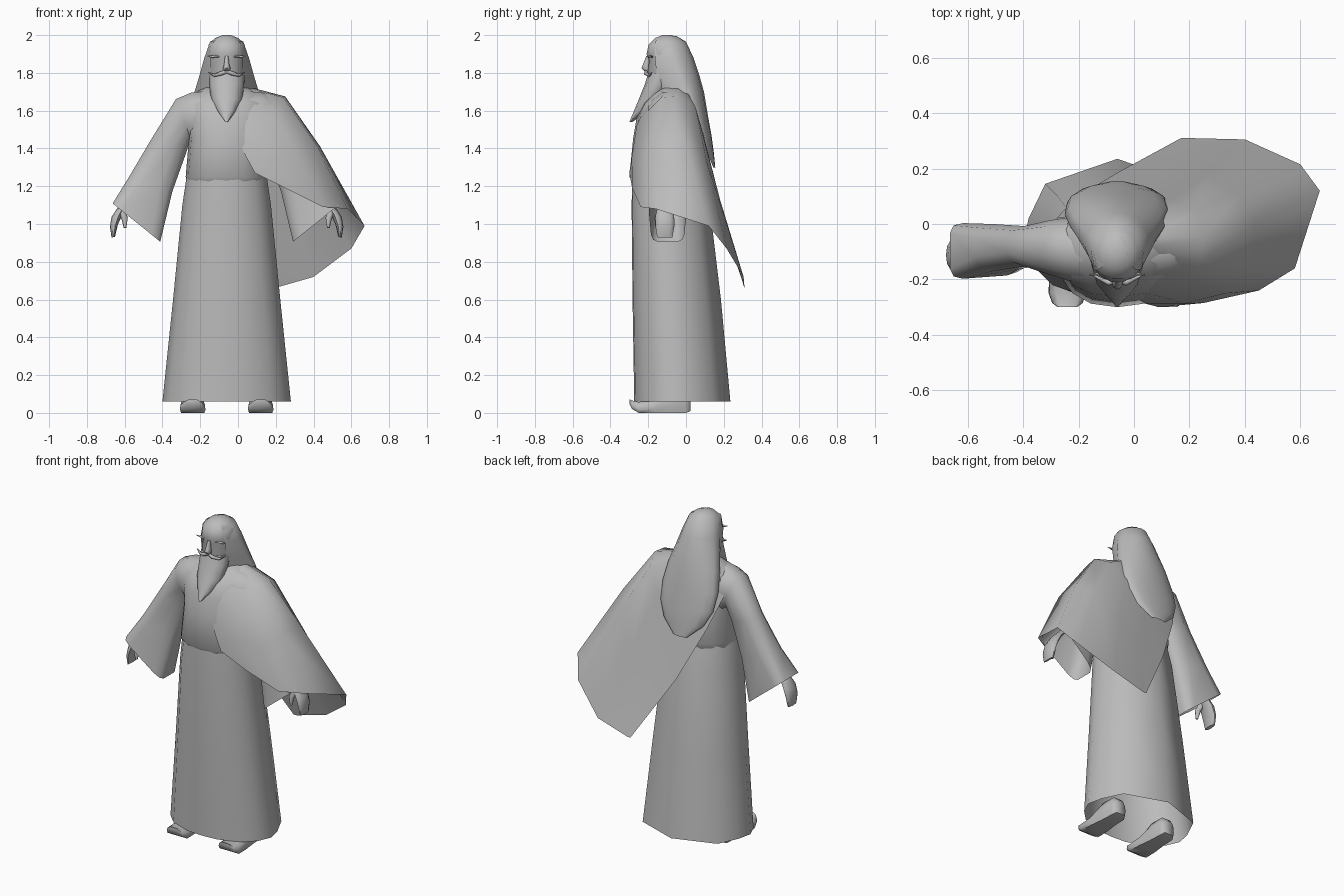
import bpy, bmesh, math
from mathutils import Vector

CX = -0.06  # the figure's centre line
grey = bpy.data.materials.new("plain_grey")
grey.diffuse_color = (0.5, 0.5, 0.5, 1)


def loft(name, rings, closed=True, cap0=False, cap1=False, mirror=False, angle=60):
    """Skin a list of equal point rows, optionally mirrored about the centre line."""
    bm = bmesh.new()
    rows = [[bm.verts.new(p) for p in r] for r in rings]
    n = len(rows[0])
    for a, b in zip(rows, rows[1:]):
        for i in range(n if closed else n - 1):
            j = (i + 1) % n
            bm.faces.new((a[i], a[j], b[j], b[i]))
    if cap0:
        bm.faces.new(rows[0][::-1])
    if cap1:
        bm.faces.new(rows[-1])
    bmesh.ops.recalc_face_normals(bm, faces=bm.faces)
    me = bpy.data.meshes.new(name)
    bm.to_mesh(me)
    bm.free()
    me.materials.append(grey)
    ob = bpy.data.objects.new(name, me)
    bpy.context.collection.objects.link(ob)
    ob.location.x = CX
    if mirror:
        ob.modifiers.new("mirror", 'MIRROR')
    bpy.context.view_layer.objects.active = ob
    ob.select_set(True)
    bpy.ops.object.shade_smooth_by_angle(angle=math.radians(angle))
    ob.select_set(False)
    return ob


def spow(v, p):
    return math.copysign(abs(v) ** p, v)


def oval(z, hw, front, back, n=14, p=1.0, x=0.0):
    """Level ring; p below 1 makes it boxier."""
    yc, hy = (front + back) / 2, (back - front) / 2
    return [(x + hw * spow(math.cos(2 * math.pi * i / n), p),
             yc + hy * spow(math.sin(2 * math.pi * i / n), p), z) for i in range(n)]


def tube(name, path, n=8, mirror=False):
    """Round limb through (x, y, z, radius) points."""
    rings = []
    for k, (x, y, z, r) in enumerate(path):
        a, b = path[max(k - 1, 0)], path[min(k + 1, len(path) - 1)]
        d = (Vector(b[:3]) - Vector(a[:3])).normalized()
        u = d.cross(Vector((0, 1, 0.01))).normalized()
        v = d.cross(u)
        rings.append([Vector((x, y, z)) + r * (u * math.cos(t) + v * math.sin(t))
                      for t in (2 * math.pi * i / n for i in range(n))])
    return loft(name, rings, cap0=True, cap1=True, mirror=mirror)


# Skirt: one hem outline scaled up to the waist
half = [(0, .235), (.26, .145), (.32, .02), (.34, -.07), (.305, -.15), (.235, -.22), (.1, -.268)]
hem = half + [(0, -.274)] + [(-x, y) for x, y in half[:0:-1]]
skirt = []
for z, s, f, b in ((0.06, 1, -.274, .235), (0.6, .835, -.283, .185),
                   (1.1, .69, -.288, .125), (1.25, .625, -.284, .09)):
    skirt.append([(x * s, f + (y + .274) / .509 * (b - f), z) for x, y in hem])
loft("robe_skirt", skirt)

# Upper robe, bloused over the waist
loft("robe_torso", [oval(z, w, f, b, 16, 0.85) for z, w, f, b in (
    (1.20, .20, -.26, .07), (1.25, .217, -.30, .094), (1.45, .2, -.28, .075),
    (1.56, .215, -.262, .065), (1.64, .22, -.225, .055), (1.69, .18, -.175, .045),
    (1.725, .11, -.13, .03))], cap1=True)

# Wide sleeves: top and bottom (x, z), y centre, half depth, boxiness
sleeve = []
for tx, tz, bx, bz, yc, hy, p in (
        (-.10, 1.71, -.13, 1.36, -.10, .13, 1), (-.19, 1.70, -.17, 1.40, -.09, .125, 1),
        (-.27, 1.665, -.19, 1.45, -.085, .11, 1), (-.405, 1.445, -.21, 1.38, -.08, .08, .9),
        (-.52, 1.25, -.285, 1.17, -.085, .092, .7), (-.605, 1.11, -.35, .905, -.097, .105, .35)):
    row = []
    for i in range(12):
        t = 2 * math.pi * (i + .5) / 12
        s = (1 + spow(math.cos(t), p)) / 2
        row.append((bx + (tx - bx) * s,
                    yc + hy * (.82 + .18 * s) * spow(math.sin(t), p), bz + (tz - bz) * s))
    sleeve.append(row)
loft("sleeves", sleeve, mirror=True)

# Hands: mitten of closed fingers, and a thumb
loft("hands", [[(x + rx * math.cos(t), -.112 + ry * math.sin(t), z + .3 * rx * math.cos(t))
                for t in (2 * math.pi * i / 10 for i in range(10))]
               for x, z, rx, ry in ((-.47, 1.18, .03, .03), (-.545, 1.10, .03, .038),
                                    (-.58, 1.045, .03, .052), (-.597, .99, .021, .053),
                                    (-.60, .93, .009, .042))],
     cap0=True, cap1=True, mirror=True)
tube("thumbs", [(-.56, -.13, 1.08, .02), (-.54, -.15, 1.03, .017),
                (-.538, -.155, .98, .007)], 8, True)

# Cape: columns from collar to hem, swung from the chest round to the back
cape = (
    ((.02, -.24, 1.56), (.06, -.262, 1.45), (.10, -.287, 1.36), (.15, -.30, 1.27)),
    ((.07, -.20, 1.655), (.16, -.262, 1.52), (.24, -.288, 1.35), (.31, -.285, 1.19)),
    ((.10, -.12, 1.70), (.25, -.20, 1.60), (.39, -.25, 1.34), (.51, -.24, 1.09)),
    ((.13, -.08, 1.715), (.30, -.13, 1.67), (.48, -.17, 1.41), (.64, -.16, 1.08)),
    ((.14, -.04, 1.72), (.31, -.05, 1.675), (.495, 0, 1.41), (.73, .12, .99)),
    ((.13, 0, 1.71), (.28, .05, 1.62), (.44, .11, 1.33), (.66, .215, .87)),
    ((.10, .03, 1.695), (.20, .09, 1.48), (.33, .18, 1.13), (.46, .305, .72)),
    ((.0, .05, 1.68), (.06, .105, 1.44), (.15, .185, 1.06), (.25, .31, .66)),
    ((-.22, .02, 1.56), (-.15, .095, 1.36), (.0, .185, 1.04), (.23, .31, .66)))
loft("cape", cape, closed=False)

# Head with smooth crown
loft("head", [oval(*r) for r in (
    (1.66, .06, -.15, .01), (1.74, .085, -.185, .02), (1.80, .098, -.205, .025),
    (1.865, .102, -.198, .03), (1.90, .102, -.212, .025), (1.95, .095, -.20, .0),
    (1.985, .06, -.165, -.03), (2.0, .022, -.125, -.075))], cap0=True, cap1=True)

# Long hair from crown to back; front edges (tx, ty) tuck into the head
hair = []
for z, hw, f, b, tx, ty in (
        (1.995, .035, -.11, -.05, .02, -.13), (1.965, .088, -.10, .0, .068, -.165),
        (1.88, .118, -.08, .04, .085, -.165), (1.79, .143, -.05, .07, .082, -.155),
        (1.70, .17, -.01, .095, .08, -.12), (1.58, .19, .035, .115, .18, .02),
        (1.47, .18, .08, .135, .182, .075), (1.38, .135, .115, .147, .138, .112),
        (1.30, .045, .145, .155, .047, .144)):
    arc = [(hw * math.cos(math.pi * i / 8), f + (b - f) * math.sin(math.pi * i / 8), z)
           for i in range(9)]
    hair.append([(tx, ty, z)] + arc + [(-tx, ty, z)])
loft("long_hair", hair, closed=False)

# Pointed beard
loft("beard", [oval(*r, 12) for r in (
    (1.80, .094, -.20, -.06), (1.74, .093, -.218, -.08), (1.66, .083, -.25, -.12),
    (1.60, .05, -.275, -.19), (1.54, .006, -.30, -.285))], cap0=True, cap1=True)

# Face: nose, moustache and bristling brows
loft("nose", [oval(*r, 8) for r in (
    (1.81, .016, -.222, -.19), (1.825, .02, -.236, -.19), (1.845, .014, -.228, -.19),
    (1.89, .009, -.21, -.19))], cap0=True, cap1=True)
tube("moustache", [(0, -.208, 1.808, .010), (-.03, -.212, 1.797, .011),
                   (-.065, -.195, 1.787, .008), (-.097, -.18, 1.803, .002)], 6, True)
tube("eyebrows", [(-.04, -.198, 1.885, .003), (-.055, -.19, 1.888, .006),
                  (-.075, -.18, 1.885, .006), (-.10, -.185, 1.89, .002)], 6, True)

# Shoes with raised ankles and upturned toes: y, half width, sole height, top height
shoe = []
for y, w, z0, z1 in ((.025, .035, .01, .09), (0, .05, 0, .12), (-.09, .055, 0, .12),
                     (-.17, .066, 0, .07), (-.25, .068, 0, .058), (-.285, .055, .02, .065),
                     (-.30, .035, .05, .072)):
    shoe.append([(-.18 + sx * w, y, z0 + (z1 - z0) * h) for sx, h in (
        (-.9, 0), (.9, 0), (1, .3), (.95, .7), (.6, 1), (-.6, 1), (-.95, .7), (-1, .3))])
loft("shoes", shoe, cap0=True, cap1=True, mirror=True)
